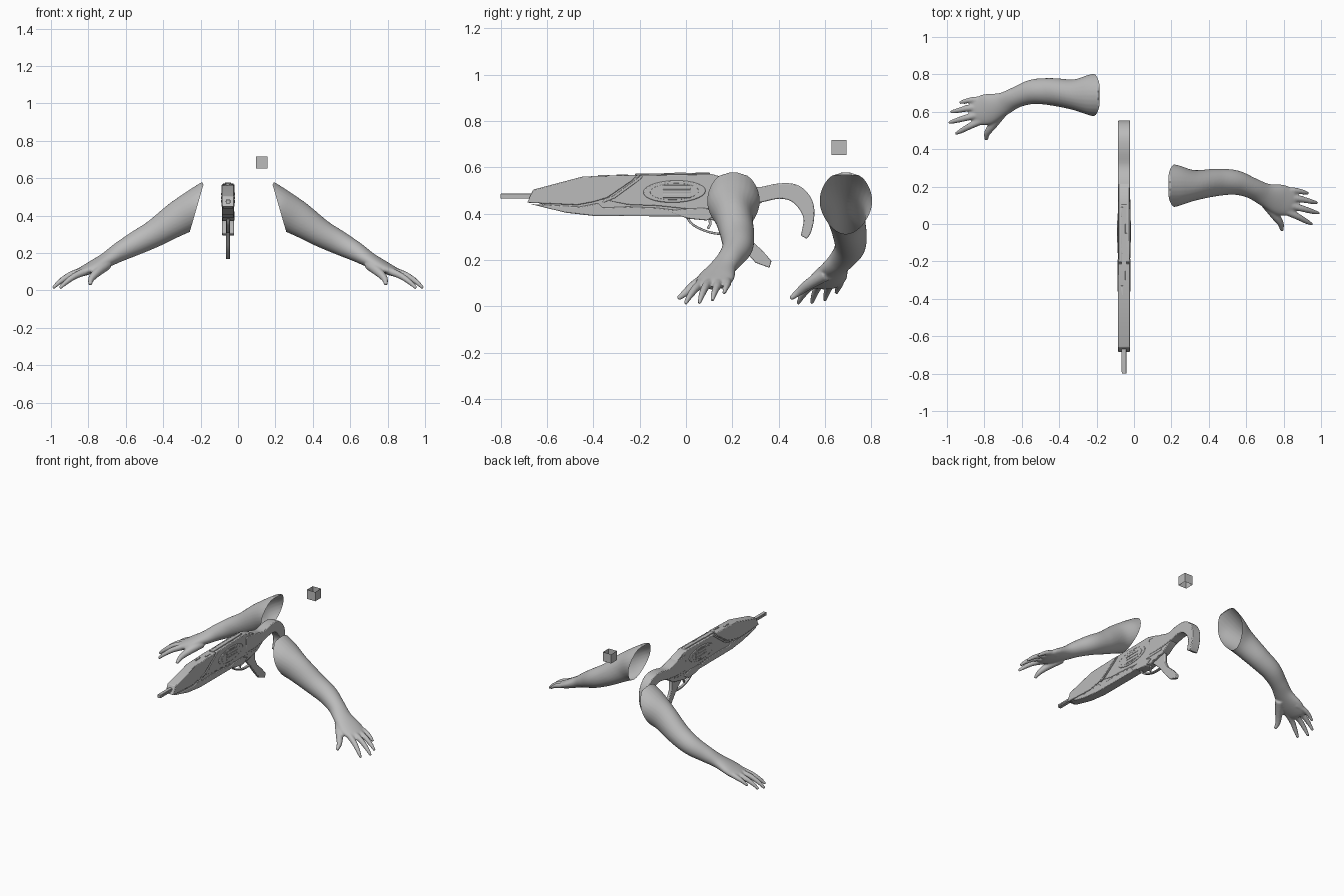
import bpy, bmesh, math
from mathutils import Vector

cube = bpy.data.objects.get("Cube")
if cube:
    bpy.data.objects.remove(cube, do_unlink=True)

grey = bpy.data.materials.new("plain grey")
grey.use_nodes = True
COLOUR = (0.5, 0.5, 0.5, 1)
grey.diffuse_color = COLOUR
grey.node_tree.nodes["Principled BSDF"].inputs["Base Color"].default_value = COLOUR
GUN_X = -0.053


def make_object(name, bm):
    bmesh.ops.recalc_face_normals(bm, faces=bm.faces)
    mesh = bpy.data.meshes.new(name)
    bm.to_mesh(mesh)
    bm.free()
    mesh.materials.append(grey)
    obj = bpy.data.objects.new(name, mesh)
    bpy.context.collection.objects.link(obj)
    return obj


def smooth(obj, angle=35):
    bpy.ops.object.select_all(action='DESELECT')
    obj.select_set(True)
    bpy.context.view_layer.objects.active = obj
    bpy.ops.object.shade_smooth_by_angle(angle=math.radians(angle))


def spline(pts, steps=6):
    """Catmull-Rom through points of any length."""
    out = []
    for i in range(len(pts) - 1):
        a, b, c, d = (pts[max(i - 1, 0)], pts[i], pts[i + 1], pts[min(i + 2, len(pts) - 1)])
        for s in range(steps):
            t = s / steps
            out.append([0.5 * (2 * q + (r - p) * t + (2 * p - 5 * q + 4 * r - u) * t * t
                               + (3 * q - p - 3 * r + u) * t ** 3)
                        for p, q, r, u in zip(a, b, c, d)])
    return out + [list(pts[-1])]


def tube(bm, stations, sides=20, steps=6):
    """Loft ellipses; each station is x, y, z, half width, half height."""
    rows = spline(stations, steps)
    rings = []
    for i, row in enumerate(rows):
        tangent = Vector(rows[min(i + 1, len(rows) - 1)][:3]) - Vector(rows[max(i - 1, 0)][:3])
        side = tangent.cross(Vector((0, 0, 1))).normalized()
        up = side.cross(tangent).normalized()
        centre = Vector(row[:3])
        rings.append([bm.verts.new(centre + side * row[3] * math.cos(a) + up * row[4] * math.sin(a))
                      for a in (math.tau * k / sides for k in range(sides))])
    for r, s in zip(rings, rings[1:]):
        for k in range(sides):
            bm.faces.new((r[k], r[(k + 1) % sides], s[(k + 1) % sides], s[k]))
    bm.faces.new(rings[0])
    bm.faces.new(rings[-1])


def prism(name, profile, half, bevel=0.004, x=GUN_X):
    """Side profile (y, z) extruded across x."""
    bm = bmesh.new()
    face = bm.faces.new([bm.verts.new((x - half, y, z)) for y, z in profile])
    new = bmesh.ops.extrude_face_region(bm, geom=[face])["geom"]
    bmesh.ops.translate(bm, vec=(2 * half, 0, 0),
                        verts=[v for v in new if isinstance(v, bmesh.types.BMVert)])
    obj = make_object(name, bm)
    if bevel:
        mod = obj.modifiers.new("soft edges", 'BEVEL')
        mod.width, mod.segments, mod.limit_method = bevel, 2, 'ANGLE'
    smooth(obj)
    return obj


def oval(cy, cz, ry, rz, n=28, tilt=0.0):
    angles = [math.tau * k / n for k in range(n)]
    return [(cy + ry * math.cos(a) - tilt * rz * math.sin(a), cz + rz * math.sin(a) + tilt * ry * math.cos(a))
            for a in angles]


def ribbon(path, width):
    """Closed outline of constant width round a path."""
    pts = [Vector(p) for p in path]
    left, right = [], []
    for i, p in enumerate(pts):
        d = (pts[min(i + 1, len(pts) - 1)] - pts[max(i - 1, 0)]).normalized() * width / 2
        left.append((p.x - d.y, p.y + d.x))
        right.append((p.x + d.y, p.y - d.x))
    return left + right[::-1]


# Arms: upper arm, forearm and hand fused, then opened at the shoulder
ARM = [(0.14, 0.205, 0.48, 0.118, 0.113), (0.22, 0.205, 0.438, 0.113, 0.106),
       (0.32, 0.207, 0.385, 0.082, 0.092), (0.44, 0.222, 0.308, 0.073, 0.074),
       (0.54, 0.222, 0.255, 0.066, 0.064), (0.63, 0.192, 0.207, 0.056, 0.052),
       (0.70, 0.157, 0.165, 0.062, 0.040), (0.78, 0.130, 0.124, 0.082, 0.032),
       (0.84, 0.115, 0.097, 0.072, 0.024), (0.865, 0.11, 0.086, 0.05, 0.014)]
FINGERS = [
    [(0.70, 0.12, 0.14, 0.03, 0.03), (0.755, 0.045, 0.095, 0.024, 0.024),
     (0.785, 0.0, 0.06, 0.017, 0.017), (0.79, -0.035, 0.032, 0.01, 0.01)],
    [(0.80, 0.075, 0.108, 0.022, 0.022), (0.87, 0.042, 0.078, 0.018, 0.018),
     (0.92, 0.015, 0.043, 0.014, 0.014), (0.953, -0.002, 0.012, 0.008, 0.009)],
    [(0.80, 0.11, 0.112, 0.022, 0.022), (0.89, 0.085, 0.085, 0.018, 0.018),
     (0.95, 0.068, 0.048, 0.014, 0.014), (0.99, 0.057, 0.012, 0.008, 0.009)],
    [(0.80, 0.145, 0.113, 0.022, 0.022), (0.88, 0.135, 0.09, 0.018, 0.018),
     (0.94, 0.122, 0.058, 0.014, 0.014), (0.98, 0.113, 0.025, 0.008, 0.009)],
    [(0.79, 0.175, 0.117, 0.021, 0.021), (0.855, 0.179, 0.1, 0.017, 0.017),
     (0.90, 0.172, 0.08, 0.013, 0.013), (0.932, 0.163, 0.056, 0.008, 0.009)],
]


def build_arm(name, side, shift):
    bm = bmesh.new()
    tube(bm, ARM, 28)
    for finger in FINGERS:
        tube(bm, finger, 12)
    raw = make_object(name + "_raw", bm)
    remesh = raw.modifiers.new("fuse", 'REMESH')
    remesh.mode, remesh.voxel_size = 'VOXEL', 0.006
    relax = raw.modifiers.new("relax", 'SMOOTH')
    relax.factor, relax.iterations = 0.5, 5
    bpy.context.view_layer.update()
    bm = bmesh.new()
    bm.from_object(raw, bpy.context.evaluated_depsgraph_get())
    bpy.data.objects.remove(raw, do_unlink=True)
    # Slanted cut leaves the shoulder open
    bmesh.ops.bisect_plane(bm, geom=bm.verts[:] + bm.edges[:] + bm.faces[:], dist=1e-5,
                           plane_co=(0.222, 0.2, 0.437), plane_no=(0.19, 0, 0.055), clear_inner=True)
    for v in bm.verts:
        v.co = (v.co.x * side, v.co.y + shift, v.co.z)
    smooth(make_object(name, bm), 80)


build_arm("left_arm", 1, 0)
build_arm("right_arm", -1, 0.485)

# Gun core with overlapping shell panels that leave seams between them
prism("gun_core", [(-0.67, 0.455), (-0.65, 0.495), (-0.44, 0.553), (0.11, 0.563), (0.20, 0.54),
                   (0.30, 0.50), (0.33, 0.45), (0.25, 0.40), (0.12, 0.37), (0.02, 0.392),
                   (-0.39, 0.397), (-0.52, 0.41)], 0.027)
prism("front_shell", [(-0.685, 0.447), (-0.66, 0.503), (-0.445, 0.56), (-0.21, 0.567), (-0.235, 0.54),
                      (-0.34, 0.468), (-0.40, 0.45), (-0.47, 0.437)], 0.032)
prism("lower_shell", [(-0.67, 0.441), (-0.46, 0.429), (-0.38, 0.445), (-0.36, 0.425), (-0.25, 0.43),
                      (-0.13, 0.425), (0.0, 0.41), (0.02, 0.388), (-0.39, 0.389), (-0.52, 0.404)], 0.032)
prism("rear_shell", [(-0.20, 0.566), (0.11, 0.571), (0.20, 0.546), (0.26, 0.50), (0.24, 0.42),
                     (0.02, 0.418), (-0.12, 0.433), (-0.25, 0.438), (-0.33, 0.455), (-0.225, 0.53)], 0.030)
prism("diagonal_trim", ribbon([(-0.36, 0.452), (-0.31, 0.472), (-0.21, 0.545), (-0.19, 0.562)], 0.012), 0.034, 0.002)
prism("rear_lower_shell", [(-0.07, 0.405), (-0.02, 0.42), (0.08, 0.425), (0.14, 0.40),
                           (0.09, 0.37), (0.01, 0.378)], 0.033)
prism("top_rail", [(-0.22, 0.56), (-0.22, 0.572), (0.10, 0.577), (0.115, 0.56)], 0.014, 0.002)
for i, y in enumerate((-0.38, -0.30, -0.16, -0.05, 0.04)):
    prism(f"top_ridge_{i + 1}", [(y, 0.55), (y, 0.578), (y + 0.05, 0.578), (y + 0.05, 0.55)],
          0.005, 0.001, GUN_X + (0.011 if i % 2 else -0.011)).location.z = min(0, y * 0.03)

# Oval receiver frame and its ribbed insert
prism("receiver_oval", oval(-0.05, 0.495, 0.135, 0.048, tilt=0.03), 0.0335)
prism("receiver_inner_oval", oval(-0.05, 0.495, 0.105, 0.036, tilt=0.03), 0.035, 0.001)
for i in range(3):
    z = 0.468 + i * 0.02
    prism(f"receiver_rib_{i + 1}", [(-0.10, z), (-0.10, z + 0.015), (0.02, z + 0.015), (0.02, z)], 0.037, 0.002)

# Shoulder stock hook
STOCK = [(0.12, 0.49, 0.11), (0.22, 0.485, 0.10), (0.31, 0.48, 0.068), (0.40, 0.497, 0.066), (0.47, 0.487, 0.075),
         (0.515, 0.44, 0.068), (0.53, 0.38, 0.046), (0.52, 0.325, 0.04), (0.508, 0.298, 0.03)]
upper, lower = [], []
rows = spline(STOCK, 4)
for i, (y, z, w) in enumerate(rows):
    d = Vector(rows[min(i + 1, len(rows) - 1)][:2]) - Vector(rows[max(i - 1, 0)][:2])
    d = d.normalized() * w / 2
    upper.append((y - d.y, z + d.x))
    lower.append((y + d.y, z - d.x))
prism("stock", upper + lower[::-1], 0.032, 0.008)

# Grip, trigger guard, trigger and barrel
prism("grip", [(0.10, 0.40), (0.15, 0.36), (0.20, 0.31), (0.25, 0.245), (0.30, 0.188), (0.36, 0.166),
               (0.369, 0.195), (0.33, 0.24), (0.275, 0.29), (0.25, 0.34), (0.25, 0.41)], 0.011)
prism("trigger_guard", ribbon(spline([(0.0, 0.39), (0.03, 0.352), (0.09, 0.323), (0.15, 0.312), (0.21, 0.315)], 4),
                              0.010), 0.009, 0.002)
prism("trigger", ribbon([(0.10, 0.39), (0.105, 0.355), (0.095, 0.335)], 0.012), 0.005, 0.001)
prism("barrel", [(-0.80, 0.464), (-0.80, 0.486), (-0.64, 0.486), (-0.64, 0.464)], 0.012, 0.003)
prism("barrel_groove_trim", [(-0.79, 0.473), (-0.79, 0.477), (-0.66, 0.477), (-0.66, 0.473)], 0.014, 0)

# Small floating box, open above and below
bm = bmesh.new()
bmesh.ops.create_cube(bm, size=0.064)
bmesh.ops.delete(bm, geom=[f for f in bm.faces if abs(f.normal.z) > 0.5], context='FACES_ONLY')
bmesh.ops.translate(bm, verts=bm.verts, vec=(0.127, 0.66, 0.685))
make_object("floating_box", bm)
